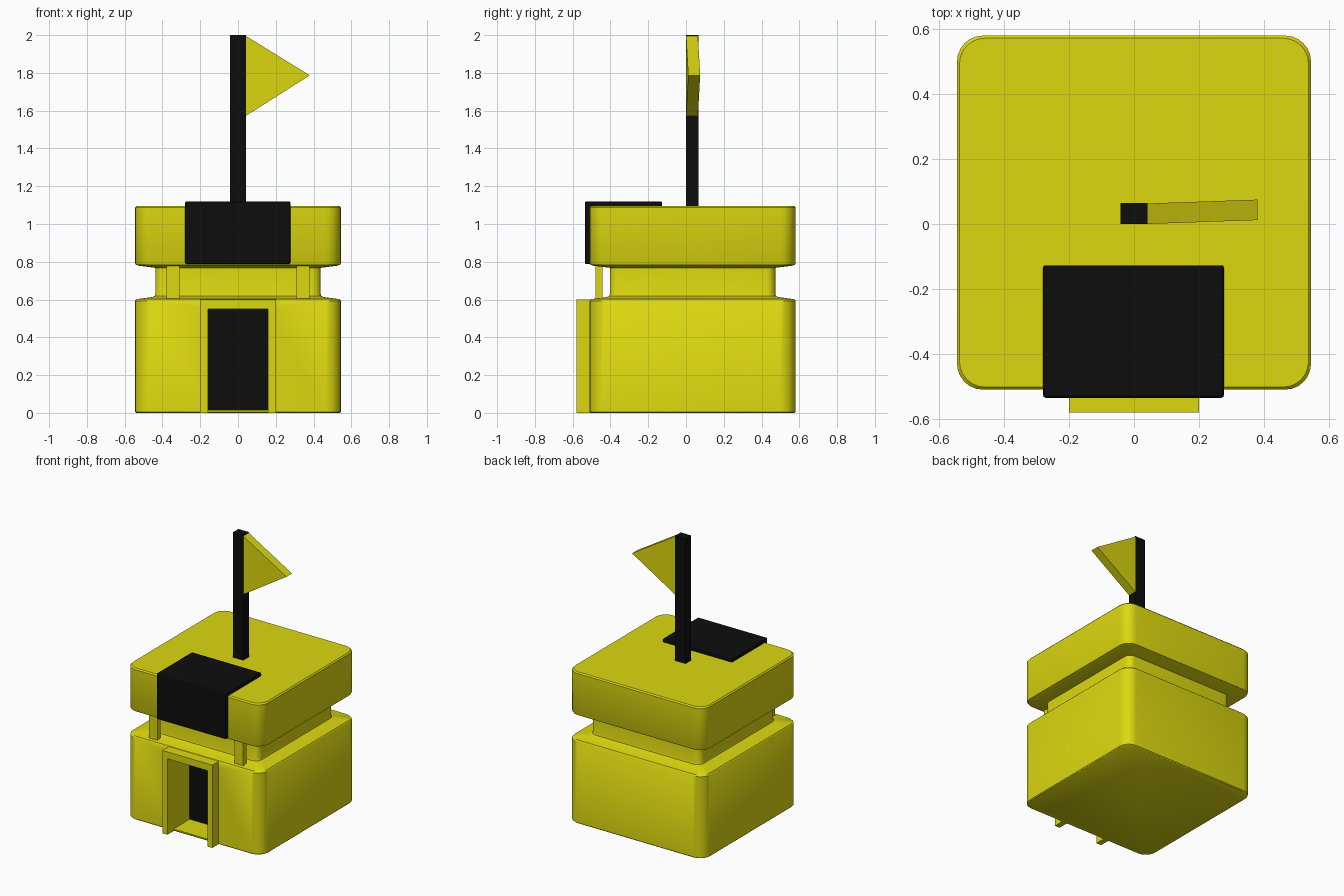
import bpy, bmesh, math

if "Cube" in bpy.data.objects:
    bpy.data.objects.remove(bpy.data.objects["Cube"])


def material(name, color):
    m = bpy.data.materials.new(name)
    m.diffuse_color = (*color, 1)
    m.use_nodes = True
    m.node_tree.nodes["Principled BSDF"].inputs["Base Color"].default_value = m.diffuse_color
    return m


YELLOW = material("yellow", (0.72, 0.69, 0.005))
BLACK = material("black", (0.004, 0.004, 0.004))


def finish(name, bm, mat, bevel=0, smooth=None):
    bmesh.ops.recalc_face_normals(bm, faces=bm.faces)
    me = bpy.data.meshes.new(name)
    bm.to_mesh(me)
    bm.free()
    ob = bpy.data.objects.new(name, me)
    bpy.context.collection.objects.link(ob)
    me.materials.append(mat)
    if bevel:
        mod = ob.modifiers.new("bevel", 'BEVEL')
        mod.width, mod.segments = bevel, 2
    return ob


def box(name, x, y, z, mat, bevel=0):
    bm = bmesh.new()
    bmesh.ops.create_cube(bm, size=1)
    for v in bm.verts:
        for i, (a, b) in enumerate((x, y, z)):
            v.co[i] = (a + b) / 2 + v.co[i] * (b - a)
    return finish(name, bm, mat, bevel)


def rounded_ring(bm, inset, z, radius, seg=6):
    hx, hy, cy = 0.545 - inset, 0.545 - inset, 0.035
    verts = []
    for k, (sx, sy) in enumerate(((1, 1), (-1, 1), (-1, -1), (1, -1))):
        for i in range(seg + 1):
            a = math.pi / 2 * (k + i / seg)
            verts.append(bm.verts.new((sx * (hx - radius) + radius * math.cos(a),
                                       cy + sy * (hy - radius) + radius * math.sin(a), z)))
    return verts


# Body: stacked rounded squares with a narrow waist
profile = [(0.006, 0.0), (0.0, 0.006), (0.0, 0.593), (0.007, 0.602), (0.09, 0.613),
           (0.104, 0.619), (0.107, 0.63), (0.107, 0.768), (0.02, 0.779),
           (0.004, 0.784), (0.0, 0.793), (0.0, 1.087), (0.008, 1.096)]
bm = bmesh.new()
rings = [rounded_ring(bm, i, z, 0.08 - i * 0.3) for i, z in profile]
for lo, hi in zip(rings, rings[1:]):
    for i in range(len(lo)):
        j = (i + 1) % len(lo)
        bm.faces.new((lo[i], lo[j], hi[j], hi[i]))
bm.faces.new(rings[0][::-1])
bm.faces.new(rings[-1])
body = finish("body", bm, YELLOW)

# Door recess cut into the body
cutter = box("door_cutter", (-0.16, 0.16), (-0.8, -0.32), (0.015, 0.55), YELLOW)
cutter.hide_render = True
cut = body.modifiers.new("recess", 'BOOLEAN')
cut.operation, cut.solver, cut.object = 'DIFFERENCE', 'EXACT', cutter
bpy.context.view_layer.objects.active = body
body.select_set(True)
bpy.ops.object.modifier_apply(modifier=cut.name)
bpy.data.objects.remove(cutter)
bpy.ops.object.shade_smooth_by_angle(angle=math.radians(40))

# Door panel and frame
box("door", (-0.16, 0.16), (-0.325, -0.315), (0.015, 0.55), BLACK)
for side, s in (("left", -1), ("right", 1)):
    box(side + "_door_jamb", sorted((0.16 * s, 0.2 * s)), (-0.58, -0.505), (0, 0.6), YELLOW)
    # Small posts in front of the waist
    box(side + "_post", sorted((0.31 * s, 0.378 * s)), (-0.48, -0.443), (0.6, 0.79), YELLOW)
box("door_lintel", (-0.16, 0.16), (-0.58, -0.505), (0.55, 0.6), YELLOW)

# Black awning plate wrapped over the front edge of the roof
box("front_cover", (-0.28, 0.277), (-0.535, -0.127), (0.788, 1.12), BLACK, 0.008)

# Flag pole and wedge flag
box("flag_pole", (-0.042, 0.042), (0, 0.065), (1.09, 2.0), BLACK)
bm = bmesh.new()
tri = [(0.038, 0.0, 1.57), (0.038, 0.0, 1.998), (0.38, 0.012, 1.787)]
front = [bm.verts.new(p) for p in tri]
back = [bm.verts.new((x, y + 0.063, z)) for x, y, z in tri]
bm.faces.new(front)
bm.faces.new(back[::-1])
for i in range(3):
    j = (i + 1) % 3
    bm.faces.new((front[i], back[i], back[j], front[j]))
finish("flag", bm, YELLOW)
